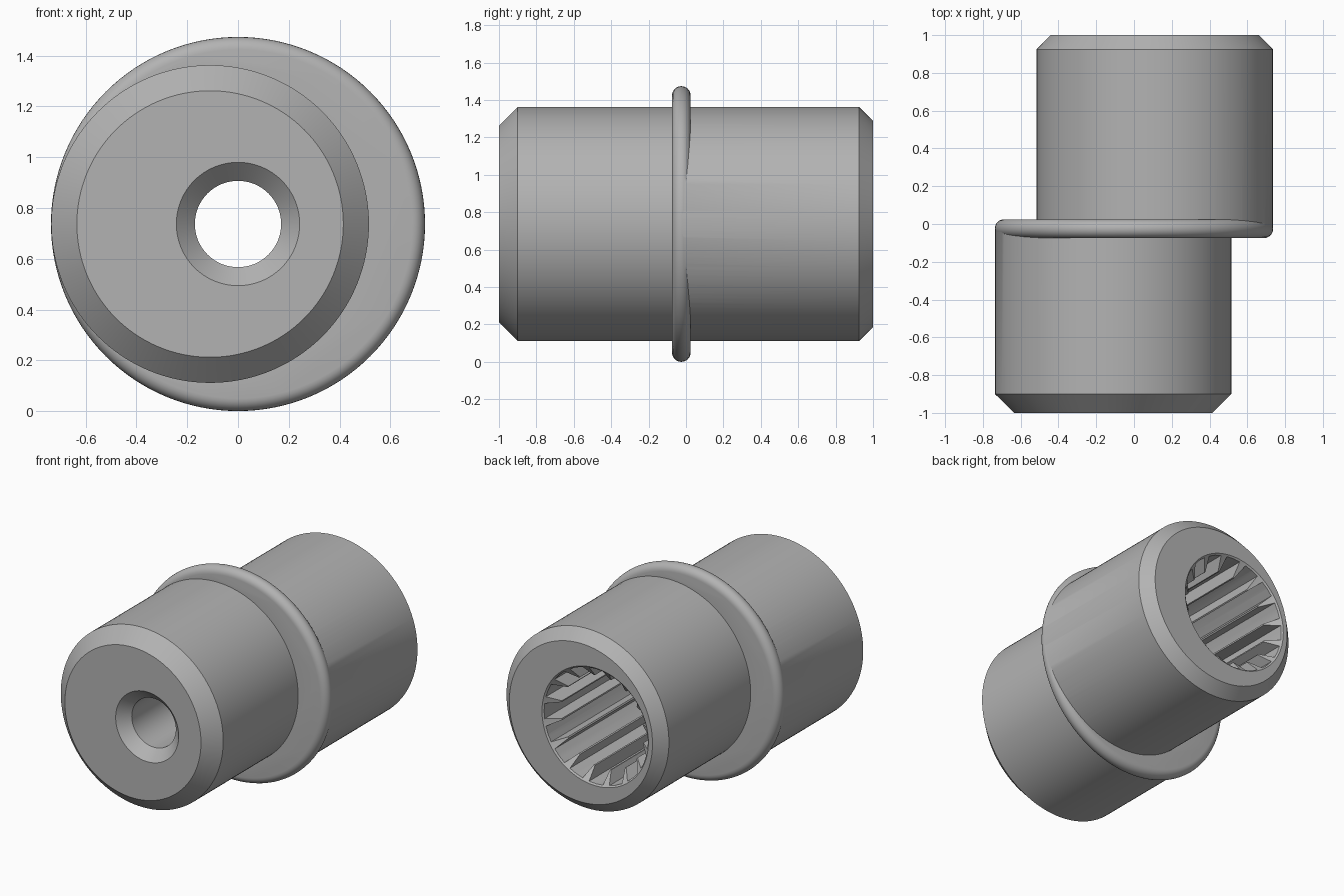
import bpy
import bmesh
from math import sin, cos, pi

if "Cube" in bpy.data.objects:
    bpy.data.objects.remove(bpy.data.objects["Cube"], do_unlink=True)

CENTER_Z = 0.737
SEGMENTS = 128
TEETH = 16

steel = bpy.data.materials.new("plain grey steel")
steel.use_nodes = True
grey = (0.45, 0.45, 0.45, 1)
steel.diffuse_color = grey
steel.node_tree.nodes["Principled BSDF"].inputs["Base Color"].default_value = grey


def solid(name, sections):
    """Closed solid lofted through (y, ring of (x, z)) sections."""
    bm = bmesh.new()
    rings = [[bm.verts.new((x, y, z + CENTER_Z)) for x, z in ring] for y, ring in sections]
    for a, b in zip(rings, rings[1:]):
        for i in range(len(a)):
            j = (i + 1) % len(a)
            bm.faces.new((a[i], a[j], b[j], b[i]))
    bm.faces.new(rings[0])
    bm.faces.new(rings[-1])
    bmesh.ops.recalc_face_normals(bm, faces=bm.faces)
    mesh = bpy.data.meshes.new(name)
    bm.to_mesh(mesh)
    bm.free()
    mesh.materials.append(steel)
    obj = bpy.data.objects.new(name, mesh)
    bpy.context.collection.objects.link(obj)
    return obj


def lathe(name, x, profile):
    """Round solid along y from (y, radius) points."""
    angles = [2 * pi * i / SEGMENTS for i in range(SEGMENTS)]
    return solid(name, [(y, [(x + r * cos(a), r * sin(a)) for a in angles])
                        for y, r in profile])


def combine(body, tool, operation):
    mod = body.modifiers.new(operation, "BOOLEAN")
    mod.operation = operation
    mod.solver = "EXACT"
    mod.object = tool
    bpy.context.view_layer.objects.active = body
    bpy.ops.object.modifier_apply(modifier=mod.name)
    bpy.data.objects.remove(tool, do_unlink=True)


# Rounded flange
edge = [(-0.025 - 0.05 * cos(pi * i / 12), 0.687 + 0.05 * sin(pi * i / 12)) for i in range(13)]
body = lathe("eccentric_coupling", 0, edge)

# Offset chamfered barrels
front = lathe("front_barrel", -0.11, [(-1, 0.525), (-0.9, 0.626), (-0.024, 0.626)])
back = lathe("back_barrel", 0.11, [(-0.026, 0.626), (0.925, 0.626), (1, 0.552)])
combine(body, front, "UNION")
combine(body, back, "UNION")

# Countersunk through bore
combine(body, lathe("bore", 0, [(-1.02, 0.263), (-0.927, 0.17), (0.3, 0.17)]), "DIFFERENCE")

# Splined socket with pointed teeth
pitch = 2 * pi / TEETH
tooth = [(-0.34, 0.40), (0, 0.40), (0.34, 0.40), (0.46, 0.32), (0.54, 0.32)]
ring = [(r * cos((k + t) * pitch), r * sin((k + t) * pitch))
        for k in range(TEETH) for t, r in tooth]
combine(body, solid("splined_socket", [(0.05, ring), (1.05, ring)]), "DIFFERENCE")
combine(body, lathe("socket_chamfer", 0, [(0.91, 0.31), (1.0, 0.41), (1.02, 0.432)]), "DIFFERENCE")

bpy.ops.object.select_all(action="DESELECT")
body.select_set(True)
bpy.context.view_layer.objects.active = body
bpy.ops.object.shade_smooth_by_angle(angle=0.42)
